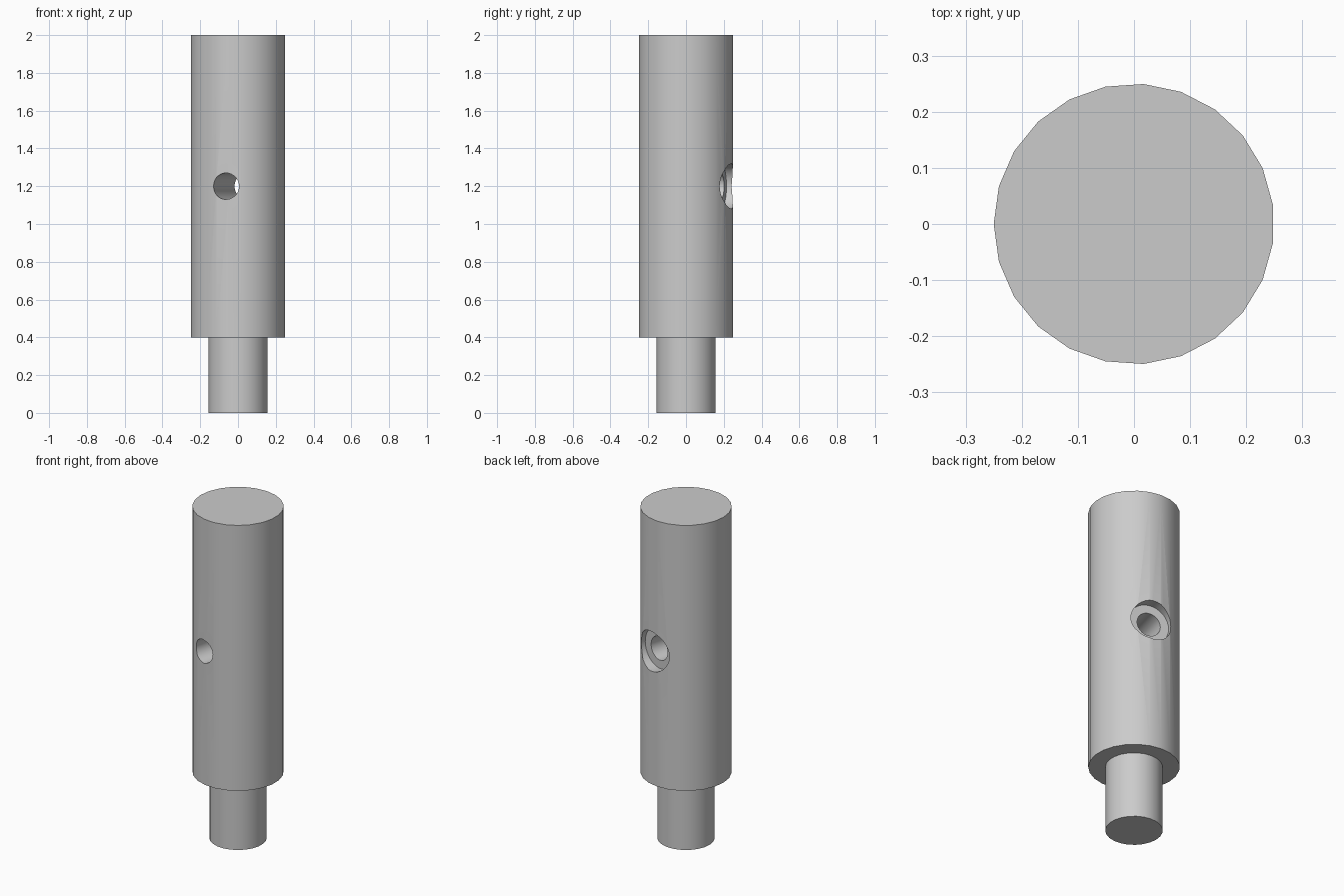
import bpy
import bmesh
from math import cos, sin, pi, radians

cube = bpy.data.objects.get("Cube")
if cube:
    bpy.data.objects.remove(cube, do_unlink=True)


def make_material(name, colour):
    mat = bpy.data.materials.new(name)
    mat.use_nodes = True
    mat.diffuse_color = colour
    mat.node_tree.nodes["Principled BSDF"].inputs["Base Color"].default_value = colour
    return mat


def revolve(name, profile, sides):
    """Closed solid of revolution from (radius, height) points, bottom to top."""
    bm = bmesh.new()
    rings = []
    for r, z in profile:
        angles = [pi + 2 * pi * i / sides for i in range(sides)]
        rings.append([bm.verts.new((r * cos(a), r * sin(a), z)) for a in angles])
    for low, high in zip(rings, rings[1:]):
        for i in range(sides):
            j = (i + 1) % sides
            bm.faces.new((low[i], low[j], high[j], high[i]))
    bm.faces.new(rings[0][::-1])
    bm.faces.new(rings[-1])
    bmesh.ops.recalc_face_normals(bm, faces=bm.faces)
    mesh = bpy.data.meshes.new(name)
    bm.to_mesh(mesh)
    bm.free()
    obj = bpy.data.objects.new(name, mesh)
    bpy.context.collection.objects.link(obj)
    return obj


steel = make_material("plain grey", (0.6, 0.6, 0.6, 1))

# Round post with a narrower spigot at its foot
post = revolve("stepped_post", [(0.157, 0), (0.157, 0.4), (0.25, 0.4), (0.25, 2)], 23)
post.data.materials.append(steel)

# Cross hole with a wider counterbore at the back, turned slightly about the post
bore = revolve("bore_cutter", [(0.07, -0.4), (0.07, 0.19), (0.12, 0.19), (0.12, 0.4)], 32)
bore.data.materials.append(steel)
bore.location.z = 1.2
bore.rotation_euler = (radians(-90), 0, radians(-15))

cut = post.modifiers.new("cross_hole", 'BOOLEAN')
cut.operation = 'DIFFERENCE'
cut.solver = 'EXACT'
cut.object = bore

# Bake the cut and remove the cutter
bpy.ops.object.select_all(action='DESELECT')
bpy.context.view_layer.objects.active = post
post.select_set(True)
bpy.ops.object.modifier_apply(modifier=cut.name)
bpy.data.objects.remove(bore, do_unlink=True)

# Smooth round walls, crisp rims
bpy.ops.object.shade_smooth_by_angle(angle=radians(30))
weighted = post.modifiers.new("even_shading", 'WEIGHTED_NORMAL')
weighted.keep_sharp = True
